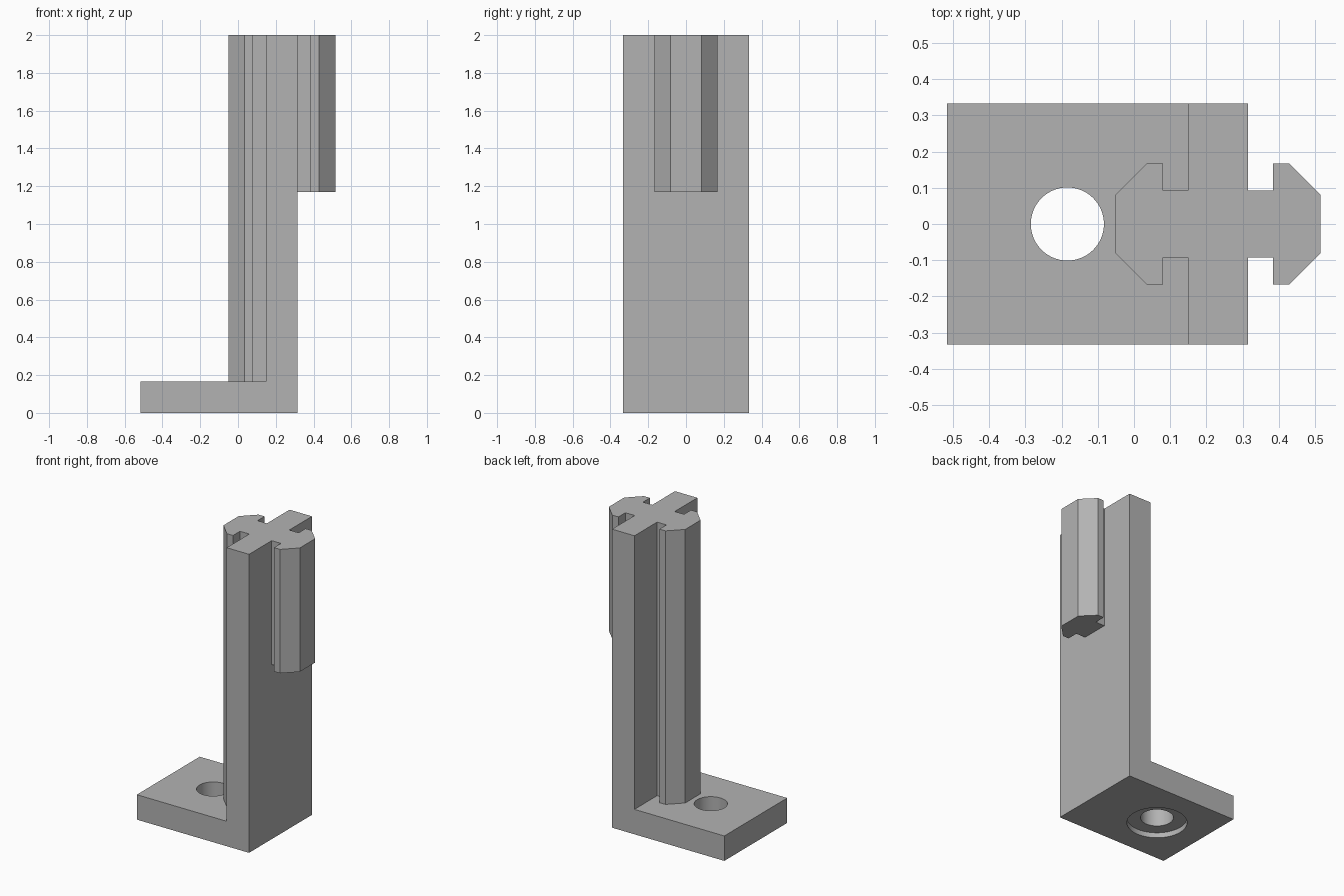
import bpy, bmesh, math

if "Cube" in bpy.data.objects:
    bpy.data.objects.remove(bpy.data.objects["Cube"])

grey = bpy.data.materials.new("mid grey")
grey.diffuse_color = (0.45, 0.45, 0.45, 1)
grey.use_nodes = True
grey.node_tree.nodes["Principled BSDF"].inputs["Base Color"].default_value = grey.diffuse_color


def prism(name, points, z0, z1):
    """Extrude an XY outline from z0 to z1."""
    bm = bmesh.new()
    face = bm.faces.new([bm.verts.new((x, y, z0)) for x, y in points])
    ext = bmesh.ops.extrude_face_region(bm, geom=[face])
    top = [v for v in ext["geom"] if isinstance(v, bmesh.types.BMVert)]
    bmesh.ops.translate(bm, verts=top, vec=(0, 0, z1 - z0))
    bmesh.ops.recalc_face_normals(bm, faces=bm.faces)
    mesh = bpy.data.meshes.new(name)
    bm.to_mesh(mesh)
    bm.free()
    mesh.materials.append(grey)
    obj = bpy.data.objects.new(name, mesh)
    bpy.context.collection.objects.link(obj)
    return obj


def box(x0, x1, y):
    return [(x0, -y), (x1, -y), (x1, y), (x0, y)]


def circle(cx, r, n=64):
    return [(cx + r * math.cos(2 * math.pi * i / n),
             r * math.sin(2 * math.pi * i / n)) for i in range(n)]


def rail(x, d):
    """T-slot outline growing from x in direction d, rooted in the post."""
    half = [(-0.05, 0.093), (0.069, 0.093), (0.069, 0.167),
            (0.114, 0.167), (0.2, 0.081)]
    pts = half + [(a, -b) for a, b in reversed(half)]
    return [(x + d * a, b) for a, b in pts]


# L-shaped body: foot plate and upright post
body = prism("bracket", box(-0.517, 0.315, 0.333), 0, 0.167)
parts = [
    (prism("post", box(0.149, 0.315, 0.333), 0, 2), "UNION"),
    # Long inner rail and short outer rail
    (prism("inner_rail", rail(0.149, -1), 0.1, 2), "UNION"),
    (prism("outer_rail", rail(0.315, 1), 1.17, 2), "UNION"),
    # Bolt hole and shallow counterbore underneath
    (prism("bolt_hole", circle(-0.184, 0.101), -0.1, 0.3), "DIFFERENCE"),
    (prism("counterbore", circle(-0.184, 0.185), -0.1, 0.035), "DIFFERENCE"),
]

bpy.context.view_layer.objects.active = body
body.select_set(True)
for part, operation in parts:
    mod = body.modifiers.new(part.name, "BOOLEAN")
    mod.operation = operation
    mod.solver = "EXACT"
    mod.object = part
    bpy.ops.object.modifier_apply(modifier=mod.name)
    bpy.data.objects.remove(part)

# Merge coplanar faces and keep hard edges
bm = bmesh.new()
bm.from_mesh(body.data)
bmesh.ops.remove_doubles(bm, verts=bm.verts, dist=1e-5)
bmesh.ops.dissolve_limit(bm, angle_limit=0.01, verts=bm.verts, edges=bm.edges)
bm.to_mesh(body.data)
bm.free()
bpy.ops.object.shade_smooth_by_angle(angle=math.radians(30))
